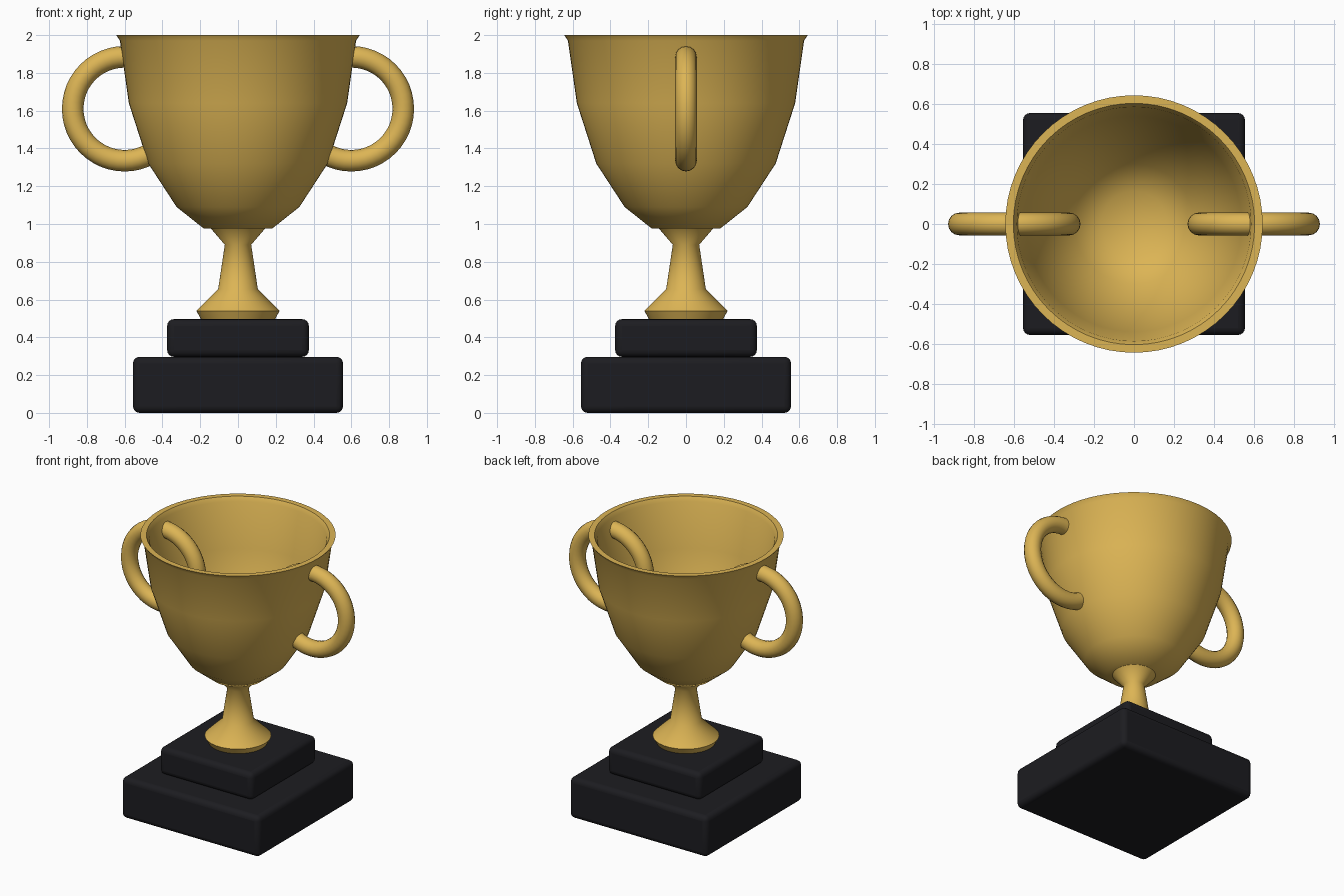
import bpy, bmesh, math

if "Cube" in bpy.data.objects:
    bpy.data.objects.remove(bpy.data.objects["Cube"])

def material(name, color):
    m = bpy.data.materials.new(name)
    m.diffuse_color = color
    m.use_nodes = True
    m.node_tree.nodes["Principled BSDF"].inputs["Base Color"].default_value = m.diffuse_color
    return m

gold = material("gold", (0.72, 0.46, 0.09, 1))
black = material("black", (0.012, 0.012, 0.015, 1))

def smooth(obj, angle):
    bpy.ops.object.select_all(action='DESELECT')
    obj.select_set(True)
    bpy.context.view_layer.objects.active = obj
    bpy.ops.object.shade_smooth_by_angle(angle=math.radians(angle))

def block(name, half, z0, z1):
    bpy.ops.mesh.primitive_cube_add(size=1, location=(0, 0, (z0 + z1) / 2))
    o = bpy.context.object
    o.name = name
    o.scale = (half * 2, half * 2, z1 - z0)
    bpy.ops.object.transform_apply(location=False, rotation=False, scale=True)
    b = o.modifiers.new("bevel", 'BEVEL')
    b.width, b.segments = 0.035, 4
    o.data.materials.append(black)
    smooth(o, 40)

def lathe(name, profile, segments=64):
    bm = bmesh.new()
    vs = [bm.verts.new((r, 0, z)) for r, z in profile]
    es = [bm.edges.new(p) for p in zip(vs, vs[1:])]
    bmesh.ops.spin(bm, geom=vs + es, cent=(0, 0, 0), axis=(0, 0, 1),
                   angle=math.tau, steps=segments)
    bmesh.ops.remove_doubles(bm, verts=bm.verts, dist=1e-4)
    bmesh.ops.recalc_face_normals(bm, faces=bm.faces)
    me = bpy.data.meshes.new(name)
    bm.to_mesh(me)
    bm.free()
    o = bpy.data.objects.new(name, me)
    bpy.context.collection.objects.link(o)
    me.materials.append(gold)
    smooth(o, 50)

# Two-step plinth
block("lower_plinth", 0.556, 0, 0.297)
block("upper_plinth", 0.375, 0.297, 0.496)

# Stem with flared foot and collar
lathe("stem", [(0, 0.494), (0.195, 0.494), (0.22, 0.54), (0.105, 0.655),
               (0.07, 0.89), (0.147, 0.98), (0, 0.98)])

# Hollow bowl: outer wall, rim, inner wall
lathe("bowl", [(0, 0.975), (0.18, 0.975), (0.325, 1.09), (0.475, 1.32),
               (0.578, 1.64), (0.625, 1.97), (0.645, 2.0), (0.605, 2.0),
               (0.587, 1.97), (0.54, 1.65), (0.438, 1.34), (0.3, 1.125),
               (0.165, 1.015), (0, 1.015)])

# Ring handles, passing through the bowl wall
for side, x in (("left", -0.6), ("right", 0.6)):
    bpy.ops.mesh.primitive_torus_add(location=(x, 0, 1.61), rotation=(math.pi / 2, 0, 0),
                                     major_radius=0.275, minor_radius=0.057,
                                     major_segments=48, minor_segments=16)
    o = bpy.context.object
    o.name = side + "_handle"
    o.data.materials.append(gold)
    smooth(o, 60)
